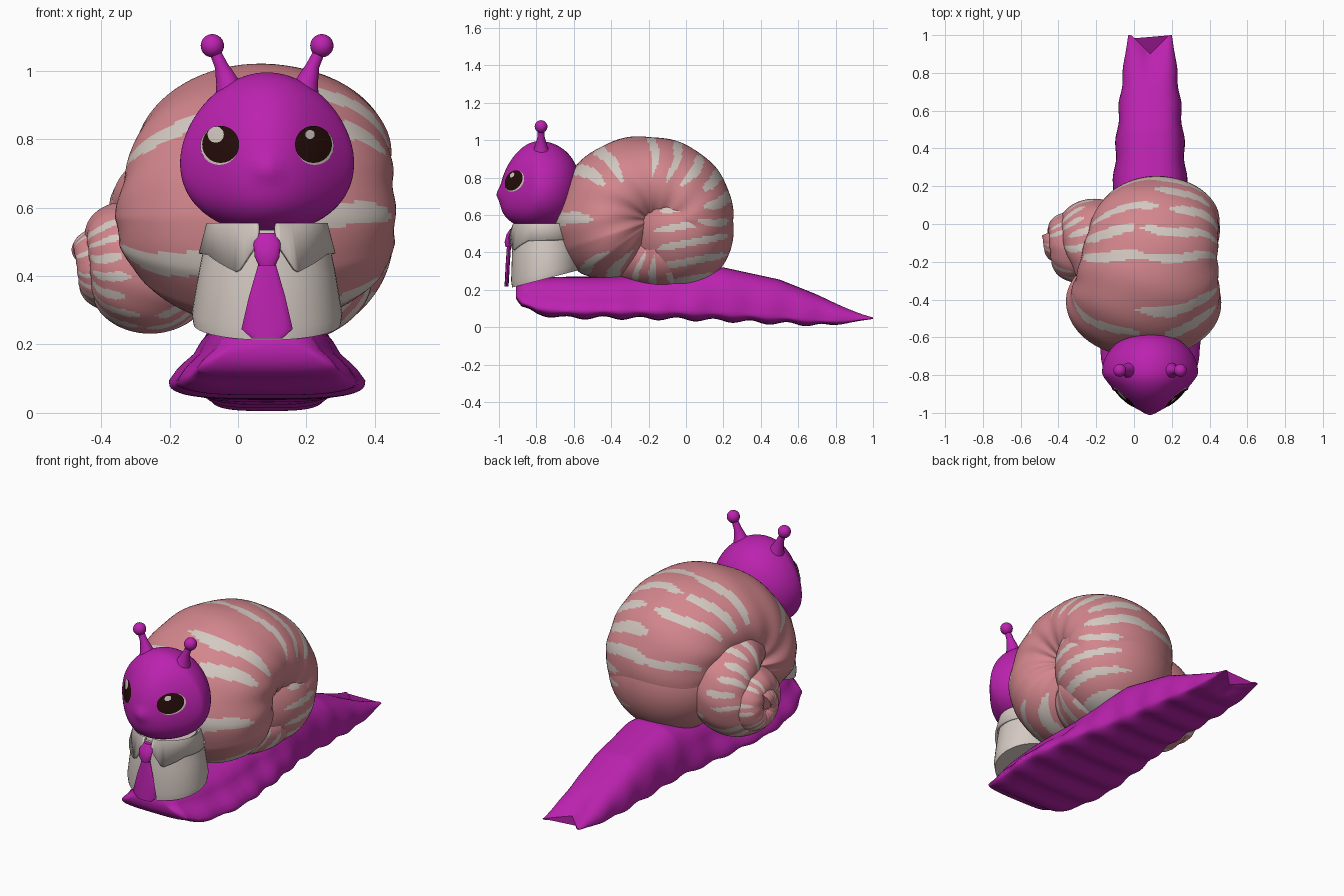
import bpy, bmesh, random
from math import sin, cos, pi, radians, exp, sqrt, copysign
from mathutils import Vector
from mathutils.bvhtree import BVHTree

random.seed(4)
if "Cube" in bpy.data.objects:
    bpy.data.objects.remove(bpy.data.objects["Cube"])
CX = 0.085  # centre line of the animal


def material(name, rgb):
    m = bpy.data.materials.new(name)
    m.use_nodes = True
    m.diffuse_color = (*rgb, 1)
    m.node_tree.nodes["Principled BSDF"].inputs["Base Color"].default_value = (*rgb, 1)
    return m


purple = material("purple skin", (0.50, 0.016, 0.43))
pink = material("pink shell", (0.65, 0.24, 0.265))
cream = material("cream", (0.66, 0.585, 0.54))
dark = material("dark brown", (0.018, 0.004, 0.003))


def keyed(t, table):
    """Linear interpolation in rows of (t, value, value...)."""
    if t <= table[0][0]:
        return table[0][1:]
    for a, b in zip(table, table[1:]):
        if t <= b[0]:
            f = (t - a[0]) / (b[0] - a[0])
            return [p + (q - p) * f for p, q in zip(a[1:], b[1:])]
    return table[-1][1:]


def finish(name, bm, mats, angle=45):
    bmesh.ops.recalc_face_normals(bm, faces=bm.faces)
    mesh = bpy.data.meshes.new(name)
    bm.to_mesh(mesh)
    bm.free()
    ob = bpy.data.objects.new(name, mesh)
    bpy.context.collection.objects.link(ob)
    for m in mats:
        mesh.materials.append(m)
    bpy.ops.object.select_all(action='DESELECT')
    ob.select_set(True)
    bpy.context.view_layer.objects.active = ob
    bpy.ops.object.shade_smooth_by_angle(angle=radians(angle))
    return ob


def loft(name, rings, mats, closed=True, caps=True, paint=None, angle=45):
    """Skin a row of rings; paint(i, j) picks the material of each face."""
    bm = bmesh.new()
    rows = [[bm.verts.new(p) for p in ring] for ring in rings]
    n = len(rows[0])
    for i in range(len(rows) - 1):
        for j in range(n if closed else n - 1):
            k = (j + 1) % n
            f = bm.faces.new((rows[i][j], rows[i][k], rows[i + 1][k], rows[i + 1][j]))
            if paint:
                f.material_index = paint(i, j)
    if caps:
        bm.faces.new(rows[0])
        bm.faces.new(rows[-1])
    return finish(name, bm, mats, angle)


# Foot: y, half width, bottom, top
FOOT = [(-0.91, 0.13, 0.16, 0.22), (-0.88, 0.2, 0.11, 0.25), (-0.8, 0.235, 0.07, 0.265),
        (-0.65, 0.27, 0.05, 0.27), (-0.45, 0.29, 0.05, 0.27), (-0.1, 0.25, 0.045, 0.29),
        (0.2, 0.195, 0.035, 0.32), (0.5, 0.175, 0.02, 0.255), (0.75, 0.15, 0.01, 0.155),
        (0.9, 0.132, 0.025, 0.095), (1.0, 0.115, 0.044, 0.056)]
rings = []
for i in range(120):
    y = -0.91 + 1.91 * i / 119
    hw, lo, hi = keyed(y, FOOT)
    lip = lo + 0.2 * (hi - lo)
    tail = max(0, (y - 0.7) / 0.3)
    wave = 0.009 * sin(y * 32) * (1 - tail)
    flare = 0.22 * (1 - min(1, max(0, (y + 0.2) / 0.4)))
    ring = []
    for j in range(48):
        a = 2 * pi * j / 48
        s, c = sin(a), cos(a)
        x = copysign(abs(c) ** 0.65, c) * hw
        if s > 0:
            x *= 1 - flare * min(1, s / 0.4)
            z = lip + (hi - lip) * s ** 0.85
        else:
            z = lip - (lip - lo + wave) * abs(s) ** 0.6
        x += wave * 0.6 * c * (1 - abs(s))
        # forked tail
        notch = 0.1 * max(0, 1 - abs(x) / 0.1) * tail ** 1.3
        ring.append((CX + x, y - notch, max(z, 0)))
    rings.append(ring)
loft("foot", rings, [purple], angle=60)

# Shell coil: angle in degrees, centre x, y, z
COIL = [(-62, 0.07, -0.17, 0.575), (0, 0.05, -0.17, 0.57), (90, 0.08, -0.18, 0.54), (180, 0.13, -0.17, 0.57),
        (270, 0.12, -0.17, 0.575), (450, -0.16, -0.13, 0.48), (630, -0.26, -0.12, 0.46),
        (810, -0.32, -0.10, 0.44), (1190, -0.41, -0.08, 0.43)]
LIP = [(-62, 0.64), (-50, 0.78), (-36, 0.9), (-18, 0.98), (0, 1)]
STEP, SIDES = 1.5, 72
START, COUNT = -62, 834
rings = []
for i in range(COUNT + 1):
    deg = START + i * STEP
    t = radians(deg)
    x0, y0, z0 = keyed(deg, COIL)
    outer = 0.54 * 0.61 ** (max(deg, 0) / 360) * keyed(deg, LIP)[0]
    wide = 0.76 if deg < 200 else 0.72
    ring = []
    for j in range(SIDES):
        p = 2 * pi * j / SIDES - pi
        ridge = 1 + 0.008 * sin(t * 11 + 2 * sin(2 * p))
        r = outer * (0.46 + 0.54 * cos(p) * ridge)
        ring.append((x0 + wide * outer * sin(p) * ridge, y0 - r * cos(t), z0 + r * sin(t)))
    rings.append(ring)

# Broken pale stripes across the coil, two dashes in each band
BAND = 12
dashes = []
for b in range(COUNT // BAND + 1):
    dashes.append([(side * random.uniform(0.5, 0.95), random.uniform(0.45, 0.8), random.uniform(0.17, 0.27))
                   for side in (-1, 1) if random.random() < 0.75])


def stripe(i, j):
    p = 2 * pi * (j + 0.5) / SIDES - pi
    for mid, half, width in dashes[i // BAND]:
        u = (p - mid) / half
        across = abs((i % BAND + 0.5) / BAND - 0.5 + 0.08 * sin(5 * p))
        if abs(u) < 1 and across < width * sqrt(1 - u ** 4):
            return 1
    return 0


loft("shell", rings, [pink, cream], paint=stripe)

# Rounded whorl that closes the left side of the shell
bm = bmesh.new()
bmesh.ops.create_uvsphere(bm, u_segments=120, v_segments=90, radius=1)
for v in bm.verts:
    v.co = (0.12 + 0.335 * v.co.x, -0.03 + 0.285 * v.co.y, 0.52 + 0.315 * v.co.z)
for f in bm.faces:
    c = f.calc_center_median()
    level = (c.z - 0.18 * c.y - 0.3) / 0.098
    reach = (c.y - 0.03 - 0.05 * sin(3 * int(level))) / 0.19
    if c.x > 0.15 and abs(reach) < 1 and abs(level % 1 - 0.5) < 0.2 * sqrt(1 - reach ** 4):
        f.material_index = 1
finish("shell_side_whorl", bm, [pink, cream])

# Head: sphere with full cheeks, narrow crown, tapered face and a small nose
bm = bmesh.new()
bmesh.ops.create_uvsphere(bm, u_segments=64, v_segments=40, radius=1)
for v in bm.verts:
    x, y, z = v.co
    nose = 0.018 * exp(-(x * x + (z + 0.2) ** 2) / 0.02) if y < 0 else 0
    depth = (1 - 0.19 * z) * (1 - 0.6 * x * x) if y < 0 else 1.05 + 0.05 * z
    if z < 0:
        depth *= 1 + 0.22 * z * z
    v.co = (CX + 0.247 * x * (1.02 - 0.14 * z), -0.785 + 0.205 * y * depth - nose, 0.76 + 0.235 * z)
tree = BVHTree.FromBMesh(bm)
finish("head", bm, [purple], 60)


def face_disc(name, cx, cz, r, lift, mat):
    """Round plate lying on the front of the head."""
    bm = bmesh.new()
    vs = []
    for k in range(1, 9):
        row = []
        for j in range(32):
            a = 2 * pi * j / 32
            x, z = cx + r * k / 8 * cos(a), cz + r * k / 8 * sin(a)
            hit = tree.ray_cast(Vector((x, -2, z)), Vector((0, 1, 0)))
            row.append(bm.verts.new(hit[0] + hit[1] * lift))
        vs.append(row)
    bm.faces.new(vs[0])
    for a, b in zip(vs, vs[1:]):
        for j in range(32):
            k = (j + 1) % 32
            bm.faces.new((a[j], a[k], b[k], b[j]))
    ob = finish(name, bm, [mat])
    # keep the plate facing forward
    if ob.data.polygons[0].normal.y > 0:
        ob.data.flip_normals()


for side, word in ((-1, "right"), (1, "left")):
    ex = CX + side * 0.134
    face_disc(word + "_eye_white", ex + side * 0.004, 0.78, 0.055, 0.003, cream)
    face_disc(word + "_eye_pupil", ex - side * 0.001, 0.784, 0.053, 0.005, dark)
    face_disc(word + "_eye_glint", ex - 0.012, 0.812, 0.023 if side < 0 else 0.013, 0.007, cream)

    # Feelers: tapered bent stalk with a ball
    curve = bpy.data.curves.new(word + "_feeler", 'CURVE')
    curve.dimensions = '3D'
    curve.bevel_depth = 1
    curve.bevel_resolution = 5
    curve.use_fill_caps = True
    path = [(0.105, 0.93, 0.05), (0.118, 0.97, 0.033), (0.134, 1.015, 0.02), (0.157, 1.065, 0.016)]
    sp = curve.splines.new('POLY')
    sp.points.add(len(path) - 1)
    for pt, (dx, z, r) in zip(sp.points, path):
        pt.co = (CX + side * dx, -0.775, z, 1)
        pt.radius = r
    sp.use_smooth = True
    curve.materials.append(purple)
    bpy.context.collection.objects.link(bpy.data.objects.new(word + "_feeler", curve))
    bm = bmesh.new()
    bmesh.ops.create_uvsphere(bm, u_segments=24, v_segments=16, radius=0.034)
    bmesh.ops.translate(bm, verts=bm.verts, vec=(CX + side * 0.16, -0.775, 1.073))
    finish(word + "_feeler_ball", bm, [purple], 60)

# Shirt: tapered tube with a hem that rises to the back
rings = []
for hw, depth, z0, slope in ((0.215, 0.18, 0.21, 0.26), (0.22, 0.185, 0.25, 0.22),
                             (0.2, 0.18, 0.4, 0.05), (0.175, 0.165, 0.535, 0)):
    ring = []
    for j in range(48):
        a = 2 * pi * j / 48
        y = -0.75 - depth * cos(a)
        ring.append((CX + hw * sin(a), y, z0 + slope * (y + 0.94)))
    rings.append(ring)
loft("shirt", rings, [cream])

# Collar: folded band with two front points
HEM = [(8, 0.5), (26, 0.41), (62, 0.465), (180, 0.47)]
top, fold, hem = [], [], []
for j in range(87):
    deg = 8 + 4 * j
    a, z = radians(deg), keyed(min(deg, 360 - deg), HEM)[0]
    for row, hw, depth, h in ((top, 0.155, 0.15, 0.54), (fold, 0.177, 0.168, 0.555), (hem, 0.2, 0.19, z)):
        row.append((CX + hw * sin(a), -0.758 - depth * cos(a), h))
collar = loft("collar", [top, fold, hem], [cream], closed=False, caps=False)
collar.modifiers.new("thickness", 'SOLIDIFY').thickness = 0.012

# Tie: z, half width, y
KNOT = [(0.525, 0.026, -0.925), (0.495, 0.04, -0.945), (0.455, 0.036, -0.955), (0.43, 0.024, -0.95)]
BLADE = [(0.44, 0.024, -0.946), (0.34, 0.053, -0.953), (0.245, 0.075, -0.958), (0.218, 0.045, -0.96)]
for name, rows, thick in (("tie_knot", KNOT, 0.03), ("tie_blade", BLADE, 0.022)):
    rings = [[(CX + w * cos(a), y - thick / 2 * sin(a), z)
              for a in (2 * pi * j / 16 for j in range(16))] for z, w, y in rows]
    loft(name, rings, [purple])
